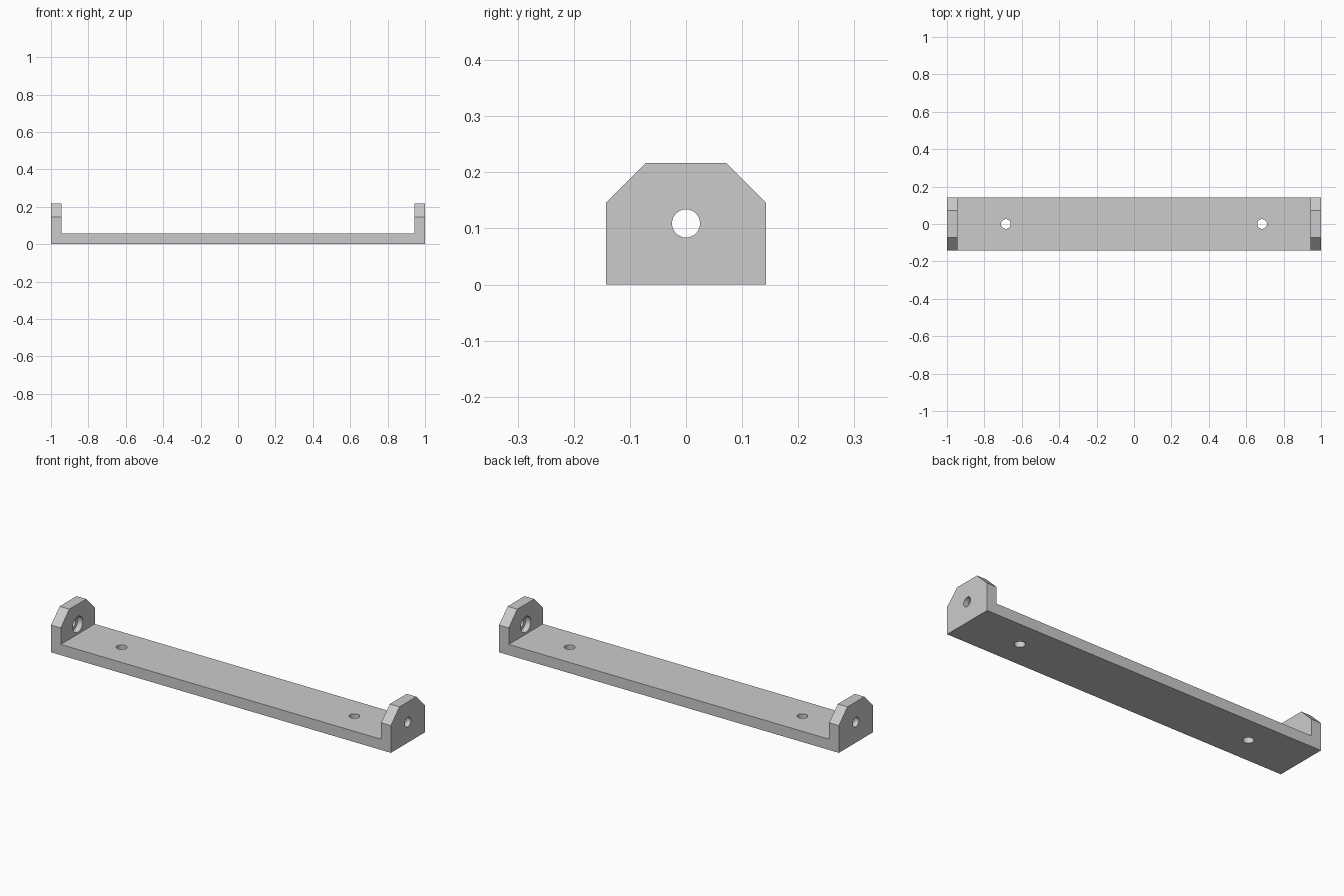
import bpy, bmesh, math
from mathutils import Matrix

if "Cube" in bpy.data.objects:
    bpy.data.objects.remove(bpy.data.objects["Cube"])

HALF_W, HEIGHT, WALL, CHAMFER = 0.143, 0.217, 0.057, 0.072
AXLE_Z = 0.109

grey = bpy.data.materials.new("light grey")
grey.use_nodes = True
colour = (0.6, 0.6, 0.6, 1)
grey.diffuse_color = colour
grey.node_tree.nodes["Principled BSDF"].inputs["Base Color"].default_value = colour


def make_object(name, bm):
    bmesh.ops.recalc_face_normals(bm, faces=bm.faces)
    mesh = bpy.data.meshes.new(name)
    bm.to_mesh(mesh)
    bm.free()
    obj = bpy.data.objects.new(name, mesh)
    mesh.materials.append(grey)
    bpy.context.collection.objects.link(obj)
    return obj


# U-shaped bracket: side profile extruded through its width
inner = 1 - WALL
profile = [(-1, 0), (1, 0), (1, HEIGHT), (inner, HEIGHT), (inner, WALL),
           (-inner, WALL), (-inner, HEIGHT), (-1, HEIGHT)]
bm = bmesh.new()
face = bm.faces.new([bm.verts.new((x, -HALF_W, z)) for x, z in profile])
grown = bmesh.ops.extrude_face_region(bm, geom=[face])["geom"]
moved = [v for v in grown if isinstance(v, bmesh.types.BMVert)]
bmesh.ops.translate(bm, verts=moved, vec=(0, 2 * HALF_W, 0))

# Chamfered upper corners of both end walls
corners = [e for e in bm.edges
           if all(v.co.z > HEIGHT - 0.001 for v in e.verts)
           and abs(e.verts[0].co.y - e.verts[1].co.y) < 0.001]
bmesh.ops.bevel(bm, geom=corners, offset=CHAMFER, segments=1, affect='EDGES')
bracket = make_object("mounting_bracket", bm)


def drill(radius, depth, location, along_x):
    """Cut a round hole into the bracket."""
    matrix = Matrix.Translation(location)
    if along_x:
        matrix = matrix @ Matrix.Rotation(math.pi / 2, 4, 'Y')
    cutter_bm = bmesh.new()
    bmesh.ops.create_cone(cutter_bm, cap_ends=True, segments=40, radius1=radius,
                          radius2=radius, depth=depth, matrix=matrix)
    cutter = make_object("hole_cutter", cutter_bm)
    cutter.hide_render = True
    mod = bracket.modifiers.new("hole", 'BOOLEAN')
    mod.operation, mod.solver, mod.object = 'DIFFERENCE', 'EXACT', cutter
    bpy.context.view_layer.objects.active = bracket
    bpy.ops.object.modifier_apply(modifier=mod.name)
    bpy.data.objects.remove(cutter)


for side in (-1, 1):
    # Screw hole in the base
    drill(0.026, 0.2, (side * 0.685, 0, WALL / 2), False)
    # Through hole in the end wall, with a wider recess on its inner face
    drill(0.025, 0.2, (side, 0, AXLE_Z), True)
    drill(0.042, 0.06, (side * inner, 0, AXLE_Z), True)

# Smooth hole walls, sharp everywhere else
bpy.ops.object.select_all(action='DESELECT')
bracket.select_set(True)
bpy.context.view_layer.objects.active = bracket
bpy.ops.object.shade_smooth_by_angle(angle=math.radians(30))
